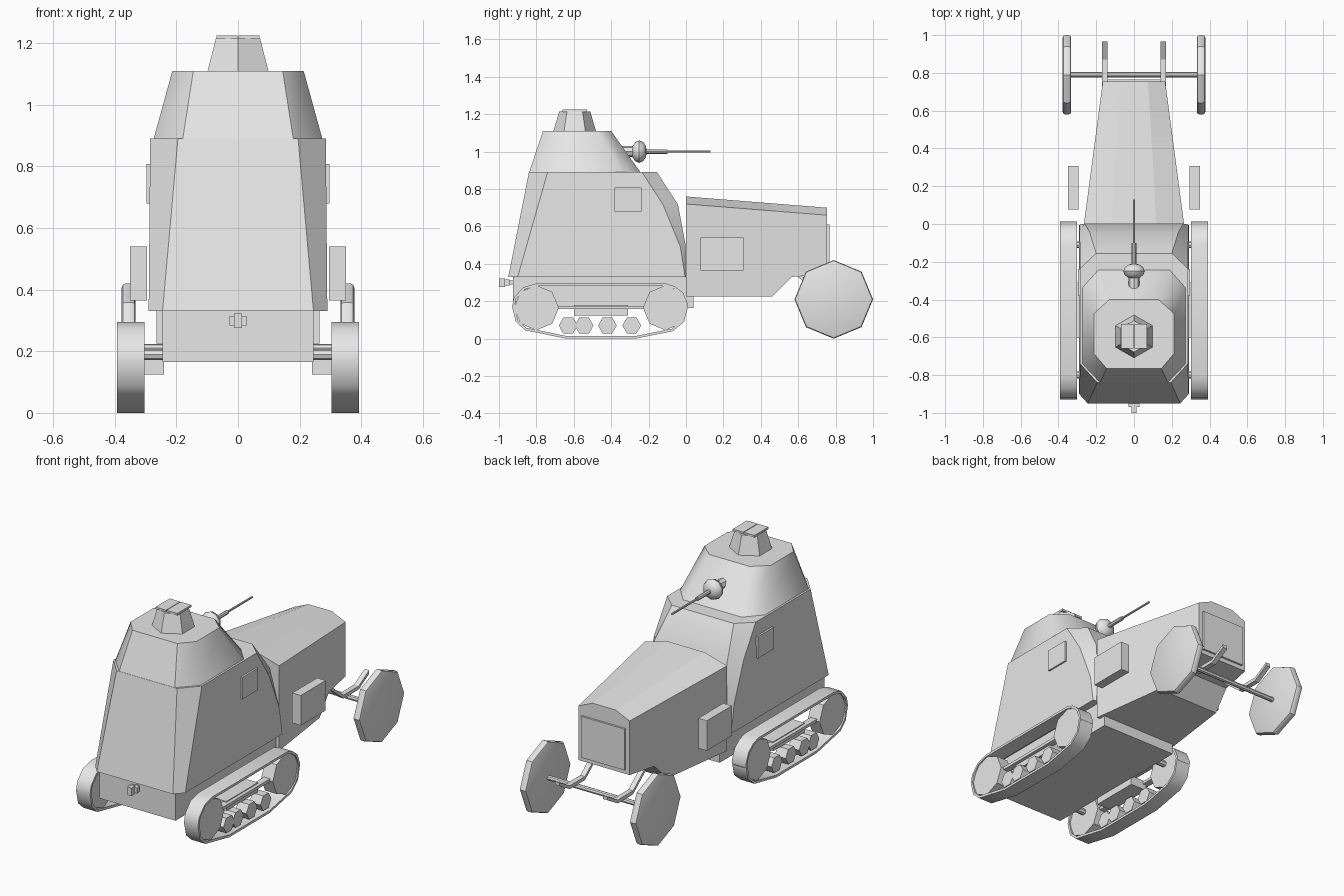
import bpy
import bmesh
import math
from mathutils import Matrix, Vector

if "Cube" in bpy.data.objects:
    bpy.data.objects.remove(bpy.data.objects["Cube"])

grey = bpy.data.materials.new("plain_grey")
grey.use_nodes = True
grey.diffuse_color = (0.8, 0.8, 0.8, 1)
grey.node_tree.nodes["Principled BSDF"].inputs["Base Color"].default_value = (0.8, 0.8, 0.8, 1)


def finish(name, bm, smooth=0):
    bmesh.ops.recalc_face_normals(bm, faces=bm.faces)
    mesh = bpy.data.meshes.new(name)
    bm.to_mesh(mesh)
    bm.free()
    mesh.materials.append(grey)
    obj = bpy.data.objects.new(name, mesh)
    bpy.context.collection.objects.link(obj)
    if smooth:
        bpy.ops.object.select_all(action='DESELECT')
        obj.select_set(True)
        bpy.context.view_layer.objects.active = obj
        bpy.ops.object.shade_smooth_by_angle(angle=math.radians(smooth))
    return obj


def loft(name, rings, smooth=0, closed=False):
    """Skin a list of equal rings; cap the ends or join them into a loop."""
    bm = bmesh.new()
    loops = [[bm.verts.new(p) for p in ring] for ring in rings]
    n = len(loops[0])
    pairs = list(zip(loops, loops[1:]))
    if closed:
        pairs.append((loops[-1], loops[0]))
    else:
        bm.faces.new(loops[0])
        bm.faces.new(loops[-1])
    for a, b in pairs:
        for i in range(n):
            j = (i + 1) % n
            bm.faces.new((a[i], a[j], b[j], b[i]))
    return finish(name, bm, smooth)


def box(name, x, y, z):
    return loft(name, [[(x[0], y[0], h), (x[1], y[0], h), (x[1], y[1], h), (x[0], y[1], h)] for h in z])


def cylinder(name, centre, radius, depth, axis, sides, bevel=0, top=None, turn=0):
    bm = bmesh.new()
    spin = Vector(axis).to_track_quat('Z', 'Y').to_matrix().to_4x4()
    bmesh.ops.create_cone(bm, cap_ends=True, segments=sides, radius1=radius,
                          radius2=radius if top is None else top, depth=depth,
                          matrix=Matrix.Translation(centre) @ spin @ Matrix.Rotation(turn, 4, 'Z'))
    if bevel:
        rims = [e for e in bm.edges if any(len(f.verts) == sides for f in e.link_faces)]
        bmesh.ops.bevel(bm, geom=rims, offset=bevel, segments=2, affect='EDGES', profile=0.5)
    return finish(name, bm, 30 if bevel or sides > 8 else 0)


def octagon(z, back, front, side, back_x, front_x, side_back, side_front):
    half = [(back_x, back, z), (side, side_back, z), (side, side_front, z), (front_x, front, z)]
    return half + [(-x, y, h) for x, y, h in reversed(half)]


# Armoured cabin: sloped rear, curved front
cabin = []
for z, front, front_x, side_front in ((0.33, 0, 0.27, -0.005), (0.49, 0, 0.26, -0.03),
                                      (0.717, -0.043, 0.235, -0.123), (0.89, -0.155, 0.2, -0.235)):
    t = (z - 0.33) / 0.56
    cabin.append(octagon(z, -0.95 + 0.11 * t, front, 0.29 - 0.005 * t, 0.245 - 0.05 * t,
                         front_x, -0.9 + 0.16 * t, side_front))
loft("cabin", cabin, 32)

# Turret and hatch tower
loft("turret", [octagon(0.885, -0.84, -0.24, 0.275, 0.18, 0.19, -0.74, -0.335),
                octagon(1.11, -0.765, -0.4, 0.213, 0.145, 0.13, -0.685, -0.475)], 45)
cylinder("hatch_tower", (0, -0.595, 1.16), 0.115, 0.11, (0, 0, 1), 6, top=0.083)
for s, side in ((-1, "right"), (1, "left")):
    box(side + "_hatch_lid", sorted((s * 0.002, s * 0.07)), (-0.66, -0.53), (1.213, 1.225))

# Machine gun
bm = bmesh.new()
bmesh.ops.create_uvsphere(bm, u_segments=10, v_segments=6, radius=0.06)
bmesh.ops.transform(bm, verts=bm.verts,
                    matrix=Matrix.Translation((0, -0.25, 1.0)) @ Matrix.Diagonal((1, 0.68, 1, 1))
                    @ Matrix.Rotation(math.pi / 2, 4, 'X'))
finish("gun_ball", bm, 40)
cylinder("gun_neck", (0, -0.3, 1.0), 0.03, 0.1, (0, 1, 0), 8)
cylinder("gun_sleeve", (0, -0.16, 1.0), 0.012, 0.12, (0, 1, 0), 8)
cylinder("gun_barrel", (0, 0.01, 1.0), 0.006, 0.24, (0, 1, 0), 8)

# Tapered engine hood with chamfered roof and cut-up nose
hood = []
for y, bottom in ((0, 0.225), (0.46, 0.225), (0.565, 0.33), (0.755, 0.345)):
    t = y / 0.755
    w = 0.265 - 0.1 * t
    edge = 0.72 - 0.06 * t
    hood.append([(-w, y, bottom), (-w, y, edge), (-0.45 * w, y, edge + 0.04),
                 (0.45 * w, y, edge + 0.04), (w, y, edge), (w, y, bottom)])
loft("engine_hood", hood)
box("radiator_plate", (-0.14, 0.14), (0.75, 0.766), (0.37, 0.61))

# Chassis and tow hitch
box("chassis", (-0.245, 0.245), (-0.925, 0.04), (0.165, 0.335))
box("hitch_shaft", (-0.01, 0.01), (-0.99, -0.92), (0.29, 0.31))
box("hitch_crossbar", (-0.028, 0.028), (-0.97, -0.945), (0.283, 0.315))
box("hitch_jaw", (-0.013, 0.013), (-1.0, -0.967), (0.275, 0.322))

# Track outline in the side plane
path = [(-0.93, 0.17), (-0.91, 0.09), (-0.86, 0.045), (-0.64, 0.0), (-0.27, 0.0),
        (-0.07, 0.04), (-0.01, 0.09), (0.012, 0.18), (-0.015, 0.245), (-0.06, 0.28),
        (-0.11, 0.295), (-0.8, 0.295), (-0.87, 0.275), (-0.92, 0.22)]
spring = [(0.58, 0.345), (0.73, 0.225), (0.87, 0.225), (0.965, 0.28)]

for s, side in ((-1, "right"), (1, "left")):
    def span(a, b):
        return sorted((s * a, s * b))

    # Track belt
    belt = []
    for i, (y, z) in enumerate(path):
        before, after = Vector(path[i - 1]), Vector(path[(i + 1) % len(path)])
        d = (after - before).normalized() * 0.014
        yi, zi = y - d.y, z + d.x
        belt.append([(s * 0.303, y, z), (s * 0.393, y, z), (s * 0.393, yi, zi), (s * 0.303, yi, zi)])
    loft(side + "_track_belt", belt, 40, closed=True)

    # Track wheels, axles and rollers
    for y, place in ((-0.8, "rear"), (-0.11, "front")):
        cylinder(f"{side}_{place}_track_wheel", (s * 0.348, y, 0.165), 0.12, 0.075, (1, 0, 0), 8)
        cylinder(f"{side}_{place}_track_axle", (s * 0.28, y, 0.19), 0.018, 0.1, (1, 0, 0), 8)
    for y in (-0.63, -0.545, -0.42, -0.29):
        cylinder(side + "_roller", (s * 0.348, y, 0.07), 0.05, 0.07, (1, 0, 0), 6, turn=math.pi / 2)
    box(side + "_roller_beam", span(0.325, 0.365), (-0.7, -0.21), (0.158, 0.175))
    box(side + "_roller_bracket", span(0.24, 0.345), (-0.6, -0.31), (0.125, 0.18))

    # Steered wheel and spring
    cylinder(side + "_road_wheel", (s * 0.355, 0.79, 0.21), 0.21, 0.045, (1, 0, 0), 8, bevel=0.013)
    loft(side + "_spring", [[(s * 0.14, y, z), (s * 0.17, y, z), (s * 0.17, y, z + 0.02),
                             (s * 0.14, y, z + 0.02)] for y, z in spring])

    # Side box and vision hatch
    box(side + "_side_box", span(0.295, 0.35), (0.078, 0.308), (0.365, 0.54))
    box(side + "_vision_hatch", span(0.28, 0.297), (-0.382, -0.238), (0.68, 0.807))

cylinder("front_axle", (0, 0.79, 0.21), 0.014, 0.7, (1, 0, 0), 8)
